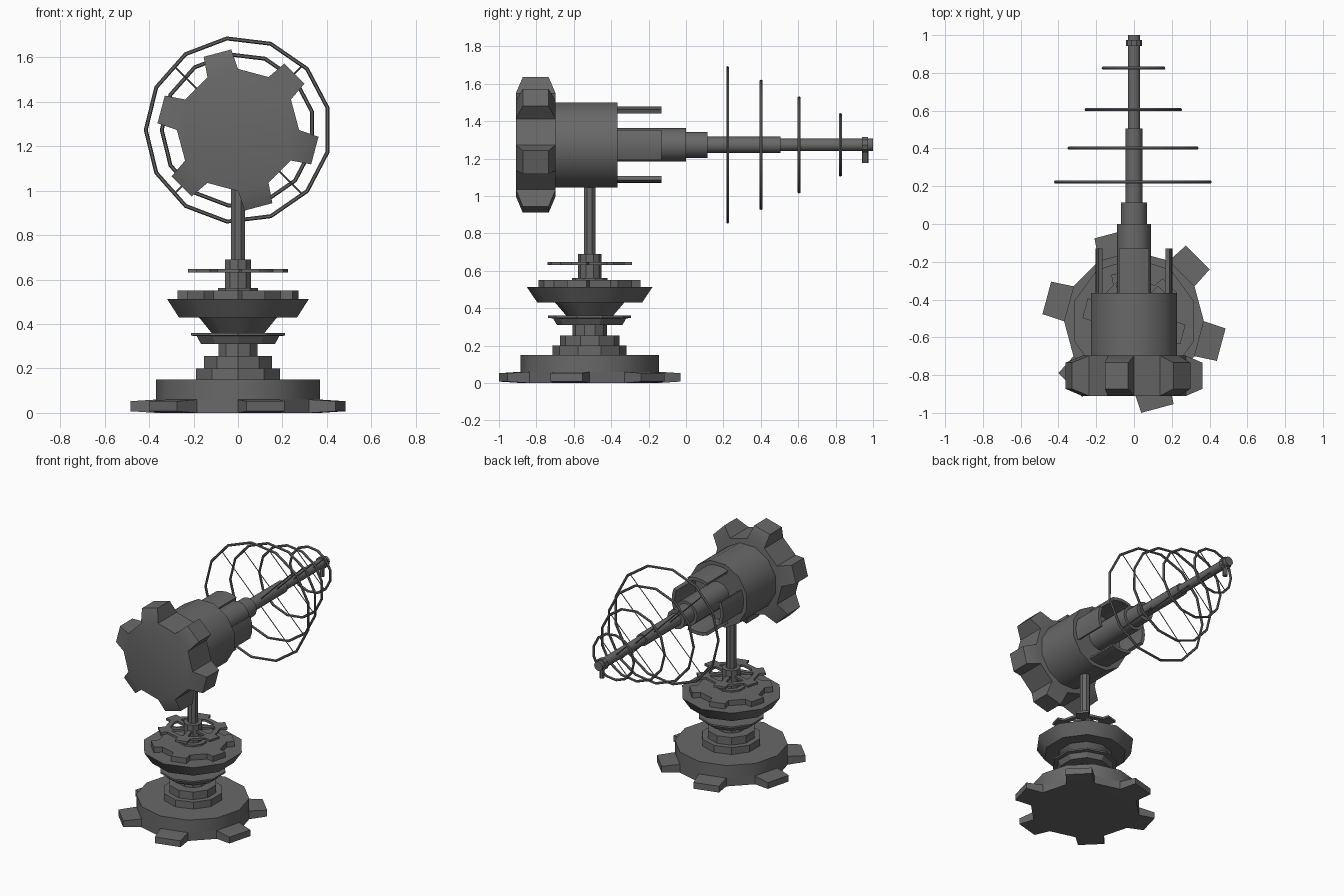
import bpy, bmesh, math
from mathutils import Matrix, Vector

if "Cube" in bpy.data.objects:
    bpy.data.objects.remove(bpy.data.objects["Cube"])

grey = bpy.data.materials.new("dark_grey")
grey.diffuse_color = (0.14, 0.14, 0.14, 1)
grey.use_nodes = True
grey.node_tree.nodes["Principled BSDF"].inputs["Base Color"].default_value = grey.diffuse_color

UP = Matrix.Translation((0, -0.515, 0))                                     # pedestal axis
HEAD = Matrix.Translation((0, 0, 1.273)) @ Matrix.Rotation(-math.pi / 2, 4, 'X')  # local z -> +y
TAU = 2 * math.pi


def finish(bm, name, matrix):
    bmesh.ops.recalc_face_normals(bm, faces=bm.faces)
    me = bpy.data.meshes.new(name)
    bm.to_mesh(me)
    bm.free()
    me.transform(matrix)
    me.materials.append(grey)
    ob = bpy.data.objects.new(name, me)
    bpy.context.collection.objects.link(ob)
    bpy.ops.object.select_all(action='DESELECT')
    ob.select_set(True)
    bpy.context.view_layer.objects.active = ob
    bpy.ops.object.shade_smooth_by_angle(angle=math.radians(31))
    return ob


def polar(r, a, z):
    return Vector((r * math.cos(a), r * math.sin(a), z))


def add_turned(bm, profile, n, phase=0, closed=False):
    """Revolve (radius, height) points in n sides; cap ends unless closed loop."""
    rows = [[bm.verts.new(polar(r, phase + TAU * i / n, z)) for i in range(n)] for r, z in profile]
    pairs = list(zip(rows, rows[1:])) + ([(rows[-1], rows[0])] if closed else [])
    sides = []
    for a, b in pairs:
        for i in range(n):
            j = (i + 1) % n
            sides.append(bm.faces.new((a[i], a[j], b[j], b[i])))
    if not closed:
        bm.faces.new(rows[0])
        bm.faces.new(rows[-1])
    return sides


def turned(name, profile, n, matrix, phase=0, closed=False):
    bm = bmesh.new()
    add_turned(bm, profile, n, phase, closed)
    return finish(bm, name, matrix)


def gear(name, r, z0, z1, tip, first, matrix, n=12, wide=0.93, tall=1.0):
    """Prism whose alternate sides are pulled out into tapered teeth."""
    bm = bmesh.new()
    sides = add_turned(bm, [(r, z0), (r, z1)], n)
    for f in sides[first::2]:
        c = f.calc_center_median()
        d = Vector((c.x, c.y, 0)).normalized()
        t = Vector((-d.y, d.x, 0))
        new = bmesh.ops.extrude_discrete_faces(bm, faces=[f])['faces'][0]
        for v in new.verts:
            o = v.co - c
            v.co = d * tip + Vector((0, 0, c.z + o.z * tall)) + t * (o.dot(t) * wide)
    return finish(bm, name, matrix)


def add_rod(bm, a, b, r, n=4):
    d = b - a
    m = Matrix.Translation((a + b) / 2) @ d.to_track_quat('Z', 'Y').to_matrix().to_4x4()
    bmesh.ops.create_cone(bm, cap_ends=True, segments=n, radius1=r, radius2=r, depth=d.length, matrix=m)


def add_box(bm, center, size, angle=0):
    m = Matrix.Rotation(angle, 4, 'Z') @ Matrix.Translation(center) @ Matrix.Diagonal((*size, 1))
    bmesh.ops.create_cube(bm, size=1, matrix=m)


# Pedestal
gear("base_gear", 0.37, 0, 0.06, 0.478, 1, UP, tall=0.75)
turned("base_disc", [(0.37, 0.06), (0.37, 0.15)], 12, UP)
PH = math.pi / 2
turned("base_steps", [(0.198, 0.15), (0.198, 0.20), (0.16, 0.20), (0.16, 0.255),
                      (0.093, 0.255), (0.093, 0.31)], 10, UP, PH)
turned("lower_flare", [(0.175, 0.31), (0.195, 0.345), (0.222, 0.348), (0.222, 0.36)], 10, UP, PH)
turned("bowl", [(0.125, 0.36), (0.185, 0.43), (0.28, 0.43), (0.335, 0.512)], 10, UP, PH)
gear("bowl_gear", 0.22, 0.512, 0.55, 0.268, 1, UP)
turned("hub", [(0.095, 0.55), (0.095, 0.562), (0.062, 0.562), (0.062, 0.69)], 10, UP, PH)
turned("post", [(0.034, 0.69), (0.034, 1.1)], 8, UP, math.pi / 8)

# Thin spoked wheel around the hub
bm = bmesh.new()
add_turned(bm, [(0.145, 0.632), (0.18, 0.632), (0.18, 0.648), (0.145, 0.648)], 12, closed=True)
for k in range(6):
    a = math.radians(-15 + 60 * k)
    add_box(bm, (0.105, 0, 0.64), (0.10, 0.03, 0.016), a)
    add_box(bm, (0.197, 0, 0.64), (0.05, 0.085, 0.016), a)
finish(bm, "spoked_wheel", UP)

# Head: back gear, drum and stepped barrel
gear("back_gear", 0.275, -0.91, -0.697, 0.358, 0, HEAD, wide=0.9, tall=0.65)
turned("drum", [(0.235, -0.70), (0.235, -0.365)], 12, HEAD, math.radians(15))
turned("barrel", [(0.09, -0.37), (0.09, 0), (0.07, 0), (0.07, 0.115), (0.044, 0.115),
                  (0.044, 0.505), (0.033, 0.505), (0.033, 1.0)], 12, HEAD)

# Four curved prongs in front of the drum
for k, side in enumerate(("right", "lower", "left", "upper")):
    bm = bmesh.new()
    rows = []
    for i in range(5):
        a = math.radians(90 * k - 23 + 11.5 * i)
        rows.append([bm.verts.new(polar(r, a, z)) for r, z in
                     ((0.182, -0.37), (0.205, -0.37), (0.205, -0.13), (0.182, -0.13))])
    for p, q in zip(rows, rows[1:]):
        for i in range(4):
            j = (i + 1) % 4
            bm.faces.new((p[i], p[j], q[j], q[i]))
    bm.faces.new(rows[0])
    bm.faces.new(rows[-1])
    finish(bm, side + "_prong", HEAD)

# Aerial rings with thin spokes, shrinking to the tip
for k, (y, r) in enumerate(((0.223, 0.415), (0.402, 0.343), (0.605, 0.253), (0.825, 0.162))):
    tube = [(r + 0.009 * math.cos(TAU * i / 6), y + 0.009 * math.sin(TAU * i / 6)) for i in range(6)]
    turned(f"aerial_ring_{k + 1}", tube, 13, HEAD, math.radians(-13.9), closed=True)
    bm = bmesh.new()
    for s in range(4):
        a = math.radians(45 + 90 * s)
        add_rod(bm, polar(0.02, a, y), polar(r * 0.985, a, y), 0.004)
    finish(bm, f"ring_spokes_{k + 1}", HEAD)

# Tip collar with a small hanging peg
turned("tip_collar", [(0.043, 0.942), (0.043, 0.974)], 10, HEAD)
bm = bmesh.new()
add_rod(bm, Vector((0, 0.03, 0.958)), Vector((0, 0.097, 0.958)), 0.017, 8)
finish(bm, "tip_peg", HEAD)
